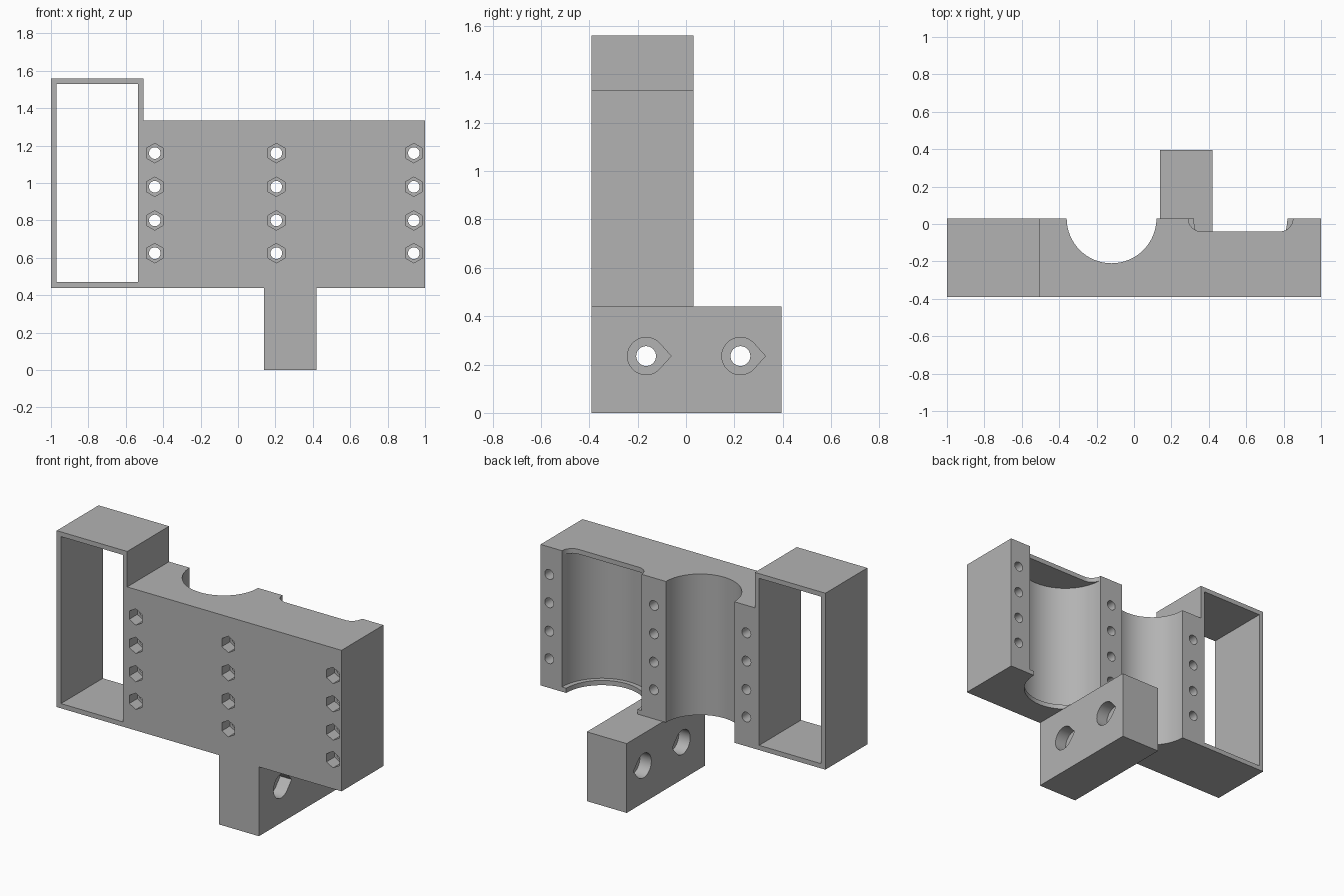
import bpy, bmesh
from math import sin, cos, pi, radians

cube = bpy.data.objects.get("Cube")
if cube:
    bpy.data.objects.remove(cube, do_unlink=True)

grey = bpy.data.materials.new("plain grey")
grey.use_nodes = True
colour = (0.45, 0.45, 0.45, 1)
grey.diffuse_color = colour
grey.node_tree.nodes["Principled BSDF"].inputs["Base Color"].default_value = colour

PLACE = {"x": lambda a, b, h: (h, a, b),
         "y": lambda a, b, h: (a, h, b),
         "z": lambda a, b, h: (a, b, h)}


def arc(cx, cy, r, start=0, end=360, steps=48):
    """Points on an arc; a full turn leaves out the repeated last point."""
    count = steps if end - start == 360 else steps + 1
    angles = [radians(start + (end - start) * i / steps) for i in range(count)]
    return [(cx + r * cos(t), cy + r * sin(t)) for t in angles]


def rect(x0, y0, x1, y1):
    return [(x0, y0), (x1, y0), (x1, y1), (x0, y1)]


def teardrop(cy, cz, r):
    return arc(cy, cz, r, 42, 318, 40) + [(cy + r * 1.34, cz)]


def prism(name, loops, axis, low, high):
    """Extrude one or more closed outlines along an axis."""
    bm = bmesh.new()
    for loop in loops:
        rings = [[bm.verts.new(PLACE[axis](a, b, h)) for a, b in loop] for h in (low, high)]
        bm.faces.new(rings[0])
        bm.faces.new(rings[1])
        for i in range(len(loop)):
            j = (i + 1) % len(loop)
            bm.faces.new((rings[0][i], rings[0][j], rings[1][j], rings[1][i]))
    bmesh.ops.recalc_face_normals(bm, faces=bm.faces)
    mesh = bpy.data.meshes.new(name)
    bm.to_mesh(mesh)
    bm.free()
    mesh.materials.append(grey)
    obj = bpy.data.objects.new(name, mesh)
    bpy.context.collection.objects.link(obj)
    return obj


def select(obj):
    bpy.ops.object.select_all(action="DESELECT")
    obj.select_set(True)
    bpy.context.view_layer.objects.active = obj


def cut(target, loops, axis, low, high):
    cutter = prism("cutter", loops, axis, low, high)
    mod = target.modifiers.new("cut", "BOOLEAN")
    mod.operation, mod.solver, mod.object = "DIFFERENCE", "EXACT", cutter
    select(target)
    bpy.ops.object.modifier_apply(modifier=mod.name)
    bpy.data.objects.remove(cutter, do_unlink=True)


FRONT, BACK, BASE, TOP = -0.39, 0.03, 0.44, 1.335

# Clamp body with the tall open frame on its right
outline = [(-1, BASE), (1, BASE), (1, TOP), (-0.505, TOP), (-0.505, 1.56), (-1, 1.56)]
body = prism("clamp_body", [outline], "y", FRONT, BACK)
cut(body, [rect(-0.97, 0.47, -0.535, 1.53)], "y", -0.6, 0.3)

# Open half-round channel
cut(body, [arc(-0.12, BACK, 0.24, steps=64)], "z", 0.2, 1.5)

# Half-round pocket with a thin lip at each end
cut(body, [arc(0.57, BACK, 0.28, steps=64)], "z", BASE + 0.03, TOP - 0.03)
cut(body, [arc(0.57, BACK, 0.25, steps=64)], "z", 0.2, BASE + 0.05)
slot = ([(0.85, 0.2), (0.29, 0.2)] + arc(0.36, BACK, 0.07, 180, 270, 8)
        + arc(0.78, BACK, 0.07, 270, 360, 8))
cut(body, [slot], "z", TOP - 0.05, 1.5)

# Bolt holes with hexagonal nut recesses in the front
spots = [(x, z) for x in (-0.445, 0.205, 0.94) for z in (0.625, 0.80, 0.98, 1.16)]
cut(body, [arc(x, z, 0.031, steps=24) for x, z in spots], "y", -0.6, 0.3)
cut(body, [arc(x, z, 0.052, 30, 390, 6) for x, z in spots], "y", -0.6, FRONT + 0.08)

# Mounting block with recessed cross holes
block = prism("mounting_block", [rect(0.14, FRONT, 0.42, 0.395)], "z", 0, BASE)
holes = (-0.165, 0.225)
cut(block, [arc(y, 0.235, 0.041, steps=32) for y in holes], "x", 0, 0.6)
drops = [teardrop(y, 0.235, 0.077) for y in holes]
cut(block, drops, "x", 0.34, 0.6)
cut(block, drops, "x", 0, 0.22)

for part in (body, block):
    select(part)
    bpy.ops.object.shade_smooth_by_angle(angle=radians(25))
